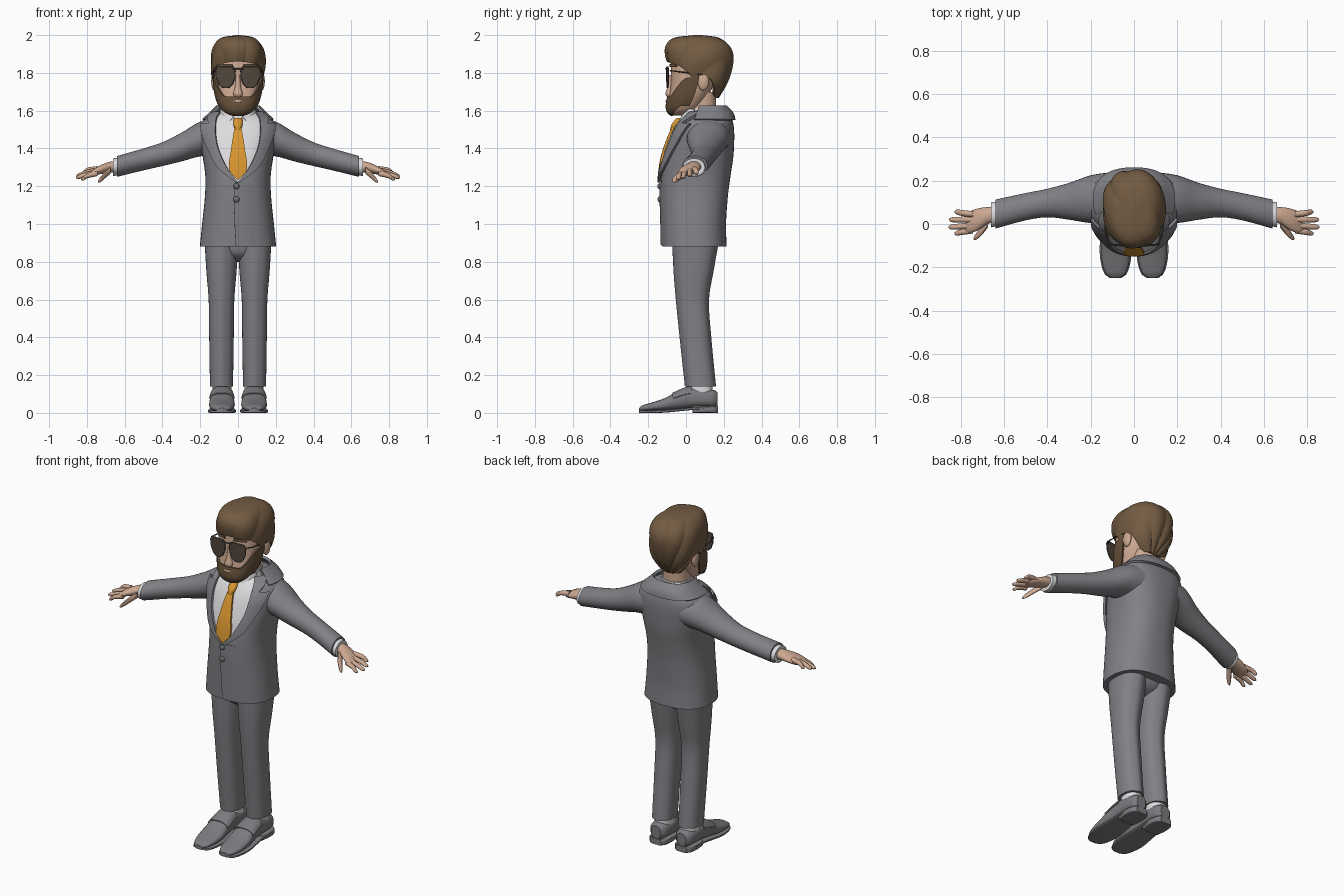
import bpy, bmesh
from math import sin, cos, pi, asin, atan2, copysign
from mathutils import Vector

if "Cube" in bpy.data.objects:
    bpy.data.objects.remove(bpy.data.objects["Cube"], do_unlink=True)


def material(name, r, g, b):
    m = bpy.data.materials.new(name)
    m.use_nodes = True
    m.diffuse_color = (r, g, b, 1)
    bsdf = next(n for n in m.node_tree.nodes if n.type == 'BSDF_PRINCIPLED')
    bsdf.inputs["Base Color"].default_value = (r, g, b, 1)
    bsdf.inputs["Roughness"].default_value = 0.7
    return m


SUIT = material("suit grey", .22, .22, .24)
SHOE = material("shoe grey", .20, .20, .215)
BUTTON = material("button grey", .15, .15, .16)
SHIRT = material("shirt white", .72, .72, .74)
TIE = material("tie orange", .7, .31, .03)
SKIN = material("skin", .62, .40, .29)
HAIR = material("hair brown", .17, .105, .055)
BEARD = material("beard brown", .13, .08, .042)
LENS = material("lens brown", .085, .065, .045)
FRAME = material("frame dark", .07, .065, .06)


# ---- shared builders ----
def sample(rows, k):
    """Smooth interpolation through rows keyed by their first value."""
    k = min(max(k, rows[0][0]), rows[-1][0])
    i = next(j for j in range(len(rows) - 1) if k <= rows[j + 1][0])
    a, b = rows[i], rows[i + 1]
    before, after = rows[max(i - 1, 0)], rows[min(i + 2, len(rows) - 1)]
    w = b[0] - a[0]
    t = (k - a[0]) / w
    out = []
    for j in range(1, len(a)):
        ma = (b[j] - before[j]) / (b[0] - before[0]) * w
        mb = (after[j] - a[j]) / (after[0] - a[0]) * w
        out.append((2*t**3 - 3*t*t + 1) * a[j] + (t**3 - 2*t*t + t) * ma
                   + (3*t*t - 2*t**3) * b[j] + (t**3 - t*t) * mb)
    return out


def spow(v, e):
    return copysign(abs(v) ** e, v)


def finish(ob, angle=0.7):
    bpy.ops.object.select_all(action='DESELECT')
    ob.select_set(True)
    bpy.context.view_layer.objects.active = ob
    for m in list(ob.modifiers):
        bpy.ops.object.modifier_apply(modifier=m.name)
    bpy.ops.object.shade_smooth_by_angle(angle=angle)
    return ob


def grid(name, f, mat, nu=32, nv=16, wrap=True, solid=0, caps=(True, True)):
    """Surface f(u, v), u around or across, v along, both 0 to 1."""
    bm = bmesh.new()
    cols = nu if wrap else nu + 1
    vs = [[bm.verts.new(f(i / nu, j / nv)) for i in range(cols)] for j in range(nv + 1)]
    for j in range(nv):
        for i in range(nu):
            k = (i + 1) % cols
            bm.faces.new((vs[j][i], vs[j][k], vs[j + 1][k], vs[j + 1][i]))
    if wrap:
        for ring, cap in ((vs[0], caps[0]), (vs[-1], caps[1])):
            if cap:
                bm.faces.new(ring)
    bmesh.ops.recalc_face_normals(bm, faces=bm.faces)
    me = bpy.data.meshes.new(name)
    bm.to_mesh(me)
    bm.free()
    me.materials.append(mat)
    ob = bpy.data.objects.new(name, me)
    bpy.context.collection.objects.link(ob)
    if solid:
        m = ob.modifiers.new("thickness", 'SOLIDIFY')
        m.thickness, m.offset = solid, 0
    return finish(ob)


def mix(a, b, t):
    return a + (b - a) * t


def surf(rows, t, z, off=0, cx=0):
    """Point on a body of rows (z, half width, front y, back y); t = 0 faces front."""
    hx, yf, yb = sample(rows, z)
    e = 2 / 2.4
    return Vector((cx + (hx + off) * spow(sin(t), e),
                   (yf + yb) / 2 - ((yb - yf) / 2 + off) * spow(cos(t), e), z))


def front(rows, x, z, off=0):
    r = min(abs(x) / sample(rows, z)[0], .97)
    return surf(rows, copysign(asin(r ** 1.2), x), z, off)


def body(name, rows, mat, nu=48, nv=32, cx=0):
    return grid(name, lambda u, v: surf(rows, u * 2 * pi, mix(rows[0][0], rows[-1][0], v), 0, cx), mat, nu, nv)


def panel(name, rows, base, mat, off, solid=.008, s=1, off2=None):
    """Plate over the front of a body, rows (z, inner x, outer x)."""
    def f(u, v):
        z = mix(rows[0][0], rows[-1][0], v)
        a, b = sample(rows, z)
        return front(base, s * mix(a, b, u), z, mix(off, off if off2 is None else off2, u))
    return grid(name, f, mat, 12, 24, False, solid)


def limb(name, rows, s, mat, nu=20, nv=18):
    """Sideways tube, rows (x, y, z, y radius, z radius)."""
    def f(u, v):
        x = mix(rows[0][0], rows[-1][0], v)
        y, z, ry, rz = sample(rows, x)
        return Vector((s * x, y + ry * cos(u * 2 * pi), z + rz * sin(u * 2 * pi)))
    return grid(name, f, mat, nu, nv)


def ball(name, loc, size, mat):
    return grid(name, lambda u, v: Vector(loc) + Vector((
        size[0] * sin(mix(.02, pi - .02, v)) * cos(u * 2 * pi),
        size[1] * sin(mix(.02, pi - .02, v)) * sin(u * 2 * pi),
        size[2] * cos(mix(.02, pi - .02, v)))), mat, 20, 12)


def wire(name, pts, r, mat, cyclic=False):
    cu = bpy.data.curves.new(name, 'CURVE')
    cu.dimensions, cu.bevel_depth, cu.bevel_resolution = '3D', r, 2
    sp = cu.splines.new('POLY')
    sp.points.add(len(pts) - 1)
    for p, q in zip(sp.points, pts):
        p.co = (*q, 1)
    sp.use_cyclic_u, cu.use_fill_caps = cyclic, True
    cu.materials.append(mat)
    bpy.context.collection.objects.link(bpy.data.objects.new(name, cu))


# ---- jacket ----
TORSO = [(.88, .202, -.125, .215), (1, .19, -.128, .212), (1.15, .175, -.132, .222), (1.25, .173, -.13, .235),
         (1.35, .186, -.115, .25), (1.43, .202, -.09, .255), (1.49, .212, -.065, .255), (1.54, .195, -.035, .248),
         (1.58, .14, 0, .23), (1.605, .085, .03, .19)]
body("jacket", TORSO, SUIT, 64, 48)
panel("jacket_overlap", [(.885, -.012, .1), (1.1, -.02, .1), (1.22, -.015, .08)], TORSO, SUIT, .006, .005, 1, -.004)
for z, tag in ((1.2, "upper"), (1.13, "lower")):
    ball(tag + "_button", front(TORSO, -.008, z, .008), (.016, .011, .016), BUTTON)
COLLAR = [(1.54, .19, -.03, .25), (1.585, .14, 0, .238), (1.625, .1, .03, .2)]
grid("jacket_collar", lambda u, v: surf(COLLAR, mix(1.15, 2 * pi - 1.15, u), mix(1.55, 1.622, v), .006),
     SUIT, 40, 8, False, .016)

# ---- shirt and tie ----
VEE = [(1.225, .004), (1.3, .058), (1.4, .1), (1.5, .113), (1.585, .1)]
panel("shirt_front", [(z, -x - .012, x + .012) for z, x in VEE], TORSO, SHIRT, .004, .006)
NECKBAND = [(1.53, .1, -.035, .18), (1.57, .09, -.012, .175), (1.612, .08, -.002, .165)]
body("shirt_collar", NECKBAND, SHIRT, 40, 8)
panel("tie_blade", [(1.235, -.004, .004), (1.285, -.042, .042), (1.4, -.033, .033), (1.51, -.017, .017)],
      TORSO, TIE, .014, .012)
body("tie_knot", [(1.495, .015, -.085, -.03), (1.53, .025, -.075, -.02), (1.56, .022, -.05, 0)], TIE, 20, 8)

# ---- head ----
HEAD = [(1.575, .035, -.07, .03), (1.59, .065, -.088, .05), (1.62, .09, -.097, .08), (1.68, .112, -.088, .12),
        (1.75, .122, -.08, .15), (1.82, .125, -.08, .18), (1.9, .115, -.07, .18), (1.95, .08, -.03, .14)]
body("head", HEAD, SKIN)
body("neck", [(1.5, .075, .0, .16), (1.7, .075, .0, .16)], SKIN, 32, 4)
body("nose", [(1.667, .012, -.095, -.05), (1.685, .026, -.109, -.05), (1.72, .017, -.1, -.05),
              (1.79, .011, -.088, -.05)], SKIN, 24, 12)
ball("lips", (0, -.096, 1.65), (.03, .012, .009), SKIN)


def beard(u, v):
    t = mix(-1.75, 1.75, u)
    k = min(max((abs(t) - .5) / .9, 0), 1)
    return surf(HEAD, t, mix(1.577 + .05 * k * k, 1.675 + .1 * k * k * (3 - 2 * k), v), .005)


grid("beard", beard, BEARD, 56, 14, False, .012)

HAIRCAP = [(1.67, .095, .0, .17), (1.75, .13, -.04, .217), (1.83, .143, -.085, .243), (1.9, .14, -.108, .247),
           (1.95, .12, -.1, .22), (1.98, .083, -.055, .17), (1.99, .02, .03, .09)]
HAIRLINE = [(0, 1.865), (.6, 1.85), (1.0, 1.825), (1.3, 1.77), (1.55, 1.79), (1.8, 1.77), (2.3, 1.69), (pi, 1.672)]


def hair(u, v):
    # swept strands: rounded ridges with sharp grooves between
    t = u * 2 * pi
    low = sample(HAIRLINE, min(t, 2 * pi - t))[0]
    z = mix(low, 1.99, 1 - (1 - v) ** 1.5)
    p = surf(HAIRCAP, t, z)
    strand = 7 * atan2(p.x, p.z - 1.64) + 14 * p.y * (p.y + .9)
    return surf(HAIRCAP, t, z, -.006 - .009 * (1 - abs(sin(strand))))


grid("hair", hair, HAIR, 144, 56, True, .02, (False, True))

# ---- sunglasses ----
GLASS = [(1.7, .22, -.1, .1), (1.86, .22, -.104, .1)]
LENSROWS = [(1.722, .05, .08), (1.74, .03, .1), (1.775, .017, .114), (1.81, .015, .117), (1.83, .025, .108)]
wire("glasses_bridge", [(-.03, -.106, 1.822), (.03, -.106, 1.822)], .004, FRAME)

for s, side in ((1, "left"), (-1, "right")):
    # lapel with a notch under the collar piece
    panel(side + "_lapel", [(1.22, 0, .012), (1.3, .055, .1), (1.4, .098, .15), (1.48, .112, .18), (1.53, .111, .185)],
          TORSO, SUIT, .012, .014, s)
    panel(side + "_collar_piece", [(1.53, .111, .145), (1.56, .105, .15), (1.59, .085, .12)],
          TORSO, SUIT, .012, .014, s)
    panel(side + "_shirt_collar_wing", [(1.535, .045, .06), (1.57, .02, .08), (1.608, .005, .078)],
          NECKBAND, SHIRT, .012, .008, s)

    # face details
    ball(side + "_ear", (s * .126, .092, 1.755), (.016, .03, .048), SKIN)
    panel(side + "_eyebrow", [(1.832, .025, .095), (1.848, .03, .085)], HEAD, BEARD, .006, .008, s)
    panel(side + "_lens", LENSROWS, GLASS, LENS, 0, .005, s)
    edge = [front(GLASS, s * a, z) for z, a, b in LENSROWS]
    edge += [front(GLASS, s * b, z) for z, a, b in reversed(LENSROWS)]
    wire(side + "_lens_rim", edge, .0035, FRAME, True)
    wire(side + "_temple_arm", [(s * .115, -.085, 1.812), (s * .131, -.05, 1.808), (s * .136, .09, 1.79)], .0035, FRAME)

    # arm and hand
    limb(side + "_sleeve", [(.1, .125, 1.465, .115, .1), (.2, .115, 1.45, .11, .092), (.3, .105, 1.407, .085, .076),
                            (.4, .097, 1.37, .066, .063), (.5, .08, 1.342, .063, .058), (.64, .046, 1.305, .067, .055)],
         s, SUIT, 32, 30)
    limb(side + "_cuff", [(.62, .05, 1.308, .056, .046), (.662, .042, 1.3, .058, .047)], s, SHIRT, 28, 2)
    limb(side + "_palm", [(.64, .045, 1.305, .035, .03), (.68, .038, 1.3, .04, .029), (.72, .022, 1.29, .05, .025),
                          (.76, .008, 1.276, .05, .017), (.778, .004, 1.27, .038, .008)], s, SKIN)
    for finger, base, tip, reach in (("little", .045, .056, .83), ("ring", .02, .02, .855),
                                     ("middle", -.006, -.014, .857), ("index", -.03, -.043, .83)):
        limb(side + "_" + finger + "_finger",
             [(.745, base, 1.278 + base * .3, .014, .015), (.8, mix(base, tip, .6), 1.267 + tip * .3, .0135, .013),
              (reach - .01, tip, 1.252 + tip * .3, .011, .01), (reach, tip, 1.25 + tip * .3, .004, .004)],
             s, SKIN, 12, 14)
    limb(side + "_thumb", [(.675, .01, 1.285, .026, .02), (.705, -.03, 1.258, .023, .018),
                           (.732, -.06, 1.232, .014, .013), (.742, -.068, 1.224, .004, .004)], s, SKIN, 14, 12)

    # trouser leg with pressed creases
    LEG = [(.14, .061, 0, .153), (.4, .065, -.028, .128), (.6, .068, -.048, .116), (.75, .08, -.06, .14),
           (.92, .09, -.068, .17)]

    def leg(u, v):
        p = surf(LEG, u * 2 * pi, mix(.14, .92, v), 0, s * .0875)
        p.y -= .006 * copysign(cos(u * 2 * pi) ** 40, cos(u * 2 * pi))
        return p
    grid(side + "_trouser_leg", leg, SUIT, 48, 24)
    body(side + "_sock", [(.08, .05, .02, .14), (.15, .05, .02, .14)], SHIRT, 28, 2, s * .084)

    # shoe: upper, sole, heel and lace flap; rows (y, half width, bottom, top)
    UPPER = [(-.25, .02, .012, .025), (-.235, .042, .01, .038), (-.19, .06, .01, .052), (-.12, .068, .012, .075),
             (-.05, .063, .018, .11), (.02, .057, .025, .135), (.1, .056, .03, .128), (.15, .048, .03, .12),
             (.166, .03, .035, .11)]
    SOLE = [(y, hx + .006, b - .011, b + .004) for y, hx, b, _ in UPPER]
    HEEL = [(.035, .055, 0, .036), (.1, .062, 0, .036), (.15, .054, 0, .036), (.17, .036, 0, .036)]

    def shoe_part(name, rows, power, mat, a0=0, a1=2 * pi, y0=None, y1=None, off=0):
        wrap = y0 is None
        lo, hi = (rows[0][0], rows[-1][0]) if wrap else (y0, y1)

        def f(u, v):
            y, a = mix(lo, hi, v), mix(a0, a1, u)
            hx, b, t = sample(rows, y)
            return Vector((s * .085 + (hx + off) * spow(cos(a), power), y,
                           (b + t) / 2 + ((t - b) / 2 + off) * spow(sin(a), power)))
        grid(side + name, f, mat, 32, 28, wrap, 0 if wrap else .006)

    shoe_part("_shoe_upper", UPPER, .8, SHOE)
    shoe_part("_shoe_sole", SOLE, .35, SHOE)
    shoe_part("_shoe_heel", HEEL, .35, SHOE)
    shoe_part("_shoe_lace_flap", UPPER, .8, SHOE, .3, pi - .3, -.07, .03, .003)

# ---- trouser seat joining the legs ----
body("trouser_seat", [(.8, .02, 0, .06), (.84, .1, -.05, .14), (.92, .17, -.066, .166)], SUIT, 40, 10)
